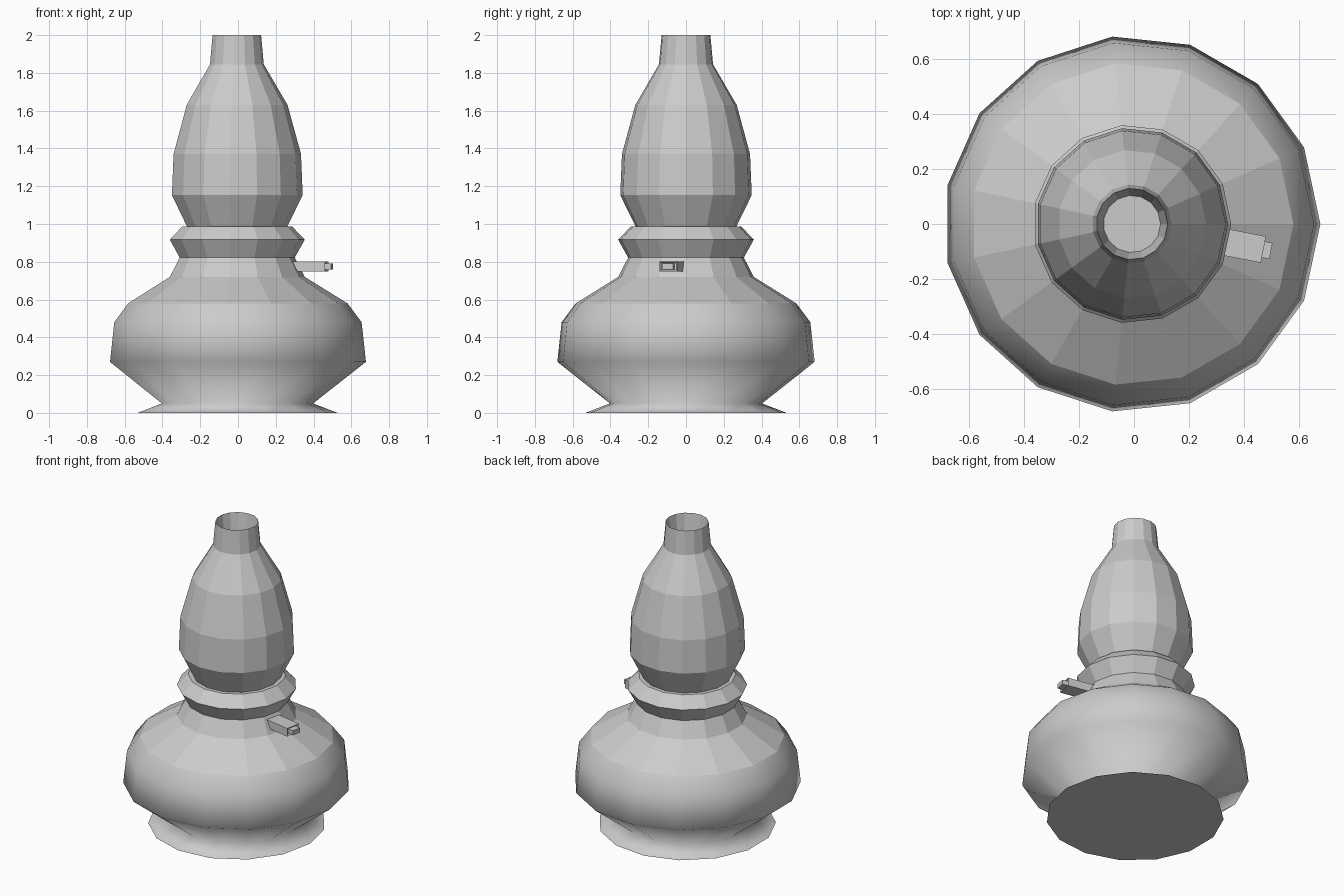
import bpy, bmesh, math
from mathutils import Matrix

if "Cube" in bpy.data.objects:
    bpy.data.objects.remove(bpy.data.objects["Cube"])

SIDES = 15
CX = -0.0075          # an odd-sided polygon sits slightly off its bounding-box centre


def finish(bm, name):
    me = bpy.data.meshes.new(name)
    bm.to_mesh(me)
    bm.free()
    ob = bpy.data.objects.new(name, me)
    bpy.context.collection.objects.link(ob)
    return ob


def lathe(name, profile, smooth_below=-1, cap_start=False, cap_end=False):
    """Spin (radius, z) points into a faceted body; bands under smooth_below are smooth."""
    bm = bmesh.new()
    rings = []
    for r, z in profile:
        rings.append([bm.verts.new((CX + r * math.cos(i * math.tau / SIDES),
                                    r * math.sin(i * math.tau / SIDES), z))
                      for i in range(SIDES)])
    for a, b in zip(rings, rings[1:]):
        for i in range(SIDES):
            j = (i + 1) % SIDES
            f = bm.faces.new((a[i], a[j], b[j], b[i]))
            f.smooth = max(v.co.z for v in f.verts) < smooth_below
    if cap_start:
        bm.faces.new(rings[0][::-1])
    if cap_end:
        bm.faces.new(rings[-1])
    return finish(bm, name)


# Lower body: flared foot, round belly, shoulder and collar
lathe("lower_body", [(0.535, 0.0), (0.405, 0.05), (0.685, 0.27), (0.662, 0.48),
                     (0.587, 0.58), (0.361, 0.72), (0.308, 0.822), (0.361, 0.917),
                     (0.294, 0.987), (0.25, 0.987)],
      smooth_below=0.6, cap_start=True)

# Upper bulb and open neck, with a floor inside the neck
lathe("upper_bulb", [(0.265, 0.98), (0.35, 1.153), (0.341, 1.37), (0.27, 1.63),
                     (0.144, 1.845), (0.13, 2.0), (0.104, 1.83)], cap_end=True)


def radial_box(name, r0, r1, width, z0, z1):
    """Box pointing outward from the axis, square to one facet of the body."""
    bm = bmesh.new()
    m = (Matrix.Translation((CX, 0, 0)) @ Matrix.Rotation(math.radians(-11), 4, 'Z')
         @ Matrix.Translation(((r0 + r1) / 2, 0, (z0 + z1) / 2))
         @ Matrix.Diagonal((r1 - r0, width, z1 - z0, 1)))
    bmesh.ops.create_cube(bm, size=1, matrix=m)
    return bm, name


# Switch housing with an inset recess in its end, and the switch tip
bm, name = radial_box("switch_housing", 0.30, 0.487, 0.098, 0.748, 0.802)
bm.normal_update()
end = max(bm.faces, key=lambda f: f.normal.x)
bmesh.ops.inset_region(bm, faces=[end], thickness=0.012)
bmesh.ops.translate(bm, verts=end.verts, vec=-0.012 * end.normal)
finish(bm, name)
finish(*radial_box("switch_tip", 0.47, 0.515, 0.06, 0.76, 0.79))
